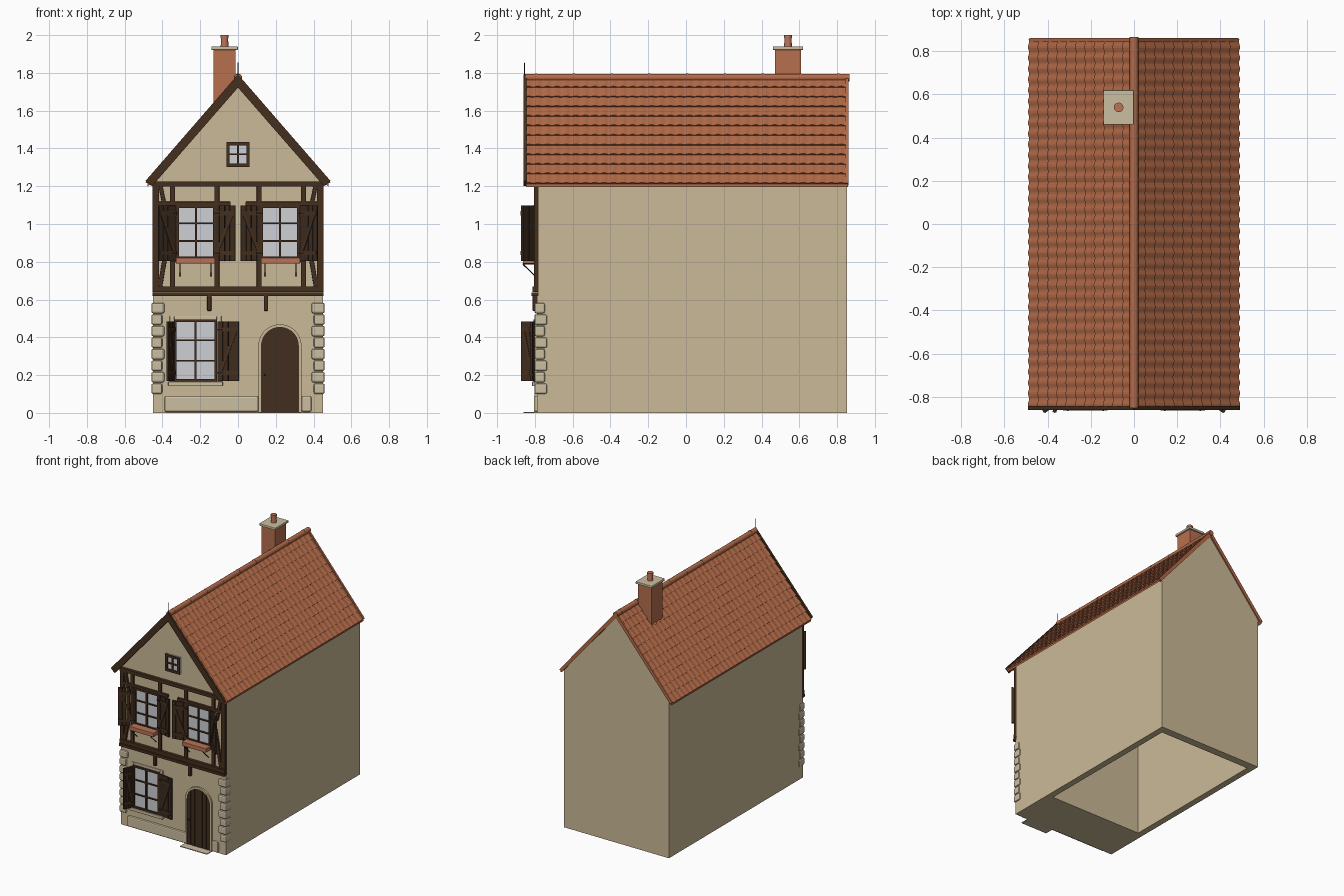
import bpy, bmesh, math
from mathutils import Matrix, Vector

if "Cube" in bpy.data.objects:
    bpy.data.objects.remove(bpy.data.objects["Cube"])

def mat(name, r, g, b):
    m = bpy.data.materials.new(name)
    m.diffuse_color = (r, g, b, 1)
    m.use_nodes = True
    m.node_tree.nodes["Principled BSDF"].inputs["Base Color"].default_value = m.diffuse_color
    return m

PLASTER = mat("plaster", 0.60, 0.49, 0.31)
STONE = mat("pale stone", 0.60, 0.51, 0.35)
TILE = mat("roof tile", 0.45, 0.145, 0.065)
BRICK = mat("chimney brick", 0.47, 0.16, 0.08)
TERRA = mat("terracotta", 0.50, 0.17, 0.09)
TIMBER = mat("dark timber", 0.060, 0.029, 0.013)
SHUTTER = mat("shutter wood", 0.048, 0.025, 0.013)
DOOR = mat("door wood", 0.055, 0.028, 0.014)
GLASS = mat("window glass", 0.62, 0.63, 0.66)
IRON = mat("black iron", 0.012, 0.012, 0.012)

def finish(name, bm, material, bevel=0, smooth=False, segs=2):
    me = bpy.data.meshes.new(name)
    bm.to_mesh(me)
    bm.free()
    me.materials.append(material)
    ob = bpy.data.objects.new(name, me)
    bpy.context.collection.objects.link(ob)
    if bevel:
        b = ob.modifiers.new("bevel", 'BEVEL')
        b.width, b.segments = bevel, segs
    if smooth:
        bpy.ops.object.select_all(action='DESELECT')
        ob.select_set(True)
        bpy.context.view_layer.objects.active = ob
        bpy.ops.object.shade_smooth_by_angle(angle=math.radians(40))
    return ob

def add_prism(bm, pts, y0, y1):
    # extrude an x-z outline along y
    a = [bm.verts.new((x, y0, z)) for x, z in pts]
    b = [bm.verts.new((x, y1, z)) for x, z in pts]
    n = len(pts)
    bm.faces.new(a)
    bm.faces.new(b[::-1])
    for i in range(n):
        j = (i + 1) % n
        bm.faces.new((a[j], a[i], b[i], b[j]))

def prisms(name, material, outlines, y0, y1, bevel=0, M=None):
    bm = bmesh.new()
    for pts in outlines:
        add_prism(bm, pts, y0, y1)
    bmesh.ops.recalc_face_normals(bm, faces=bm.faces)
    if M:
        bm.transform(M)
    return finish(name, bm, material, bevel)

def rect(x0, x1, z0, z1):
    return [(x0, z0), (x1, z0), (x1, z1), (x0, z1)]

def bar(x0, z0, x1, z1, w):
    d = Vector((x1 - x0, z1 - z0)).normalized() * w / 2
    return [(x0 - d.y, z0 + d.x), (x0 + d.y, z0 - d.x), (x1 + d.y, z1 - d.x), (x1 - d.y, z1 + d.x)]

def ring(x0, x1, z0, z1, w):
    return [rect(x0, x0 + w, z0, z1), rect(x1 - w, x1, z0, z1),
            rect(x0 + w, x1 - w, z0, z0 + w), rect(x0 + w, x1 - w, z1 - w, z1)]

def cyl(name, material, r, p0, p1, n=16, r2=None, smooth=True):
    p0, p1 = Vector(p0), Vector(p1)
    bm = bmesh.new()
    bmesh.ops.create_cone(bm, cap_ends=True, segments=n, radius1=r,
                          radius2=r if r2 is None else r2, depth=(p1 - p0).length)
    q = (p1 - p0).to_track_quat('Z', 'Y').to_matrix().to_4x4()
    bm.transform(Matrix.Translation((p0 + p1) / 2) @ q)
    return finish(name, bm, material, smooth=smooth)

F = -0.79   # front wall plane
# walls: deep front block, hollow behind, gable prism on top
prisms("front_wall", PLASTER, [rect(-.45, .45, 0, 1.21)], F, -.43)
prisms("side_walls", PLASTER, [rect(-.45, -.40, 0, 1.21), rect(.40, .45, 0, 1.21)], -.43, .852)
prisms("back_wall", PLASTER, [rect(-.40, .40, 0, 1.21)], .79, .852)
prisms("gable_loft", PLASTER, [[(-.45, 1.21), (.45, 1.21), (.45, 1.235), (0, 1.76), (-.45, 1.235)]], F, .852)

# roof slab and scalloped tile courses
RZ, EX, EZ = 1.775, .478, 1.215
prisms("roof_slab", TILE, [[(-EX, EZ), (0, RZ), (EX, EZ), (EX, EZ - .018), (0, RZ - .03), (-EX, EZ - .018)]], -.848, .858)
L = math.hypot(EX, RZ - EZ)
dx, dz = EX / L, (EZ - RZ) / L
COURSES, COLS, SUB = 11, 34, 6
bm = bmesh.new()
for s in (-1, 1):
    for c in range(COURSES):
        s0, s1 = L * c / COURSES, L * (c + 1) / COURSES + .004
        prev = None
        for j in range(COLS * SUB + 1):
            y = -.847 + 1.704 * j / (COLS * SUB)
            h = .010 + .004 * math.sin(math.tau * j / SUB)
            row = [bm.verts.new((s * (t * dx - k * dz), y, RZ + t * dz + k * dx))
                   for t, k in ((s0, .001), (s1, h), (s1, -.002))]
            if prev:
                for k in (0, 1):
                    f = [prev[k], prev[k + 1], row[k + 1], row[k]]
                    bm.faces.new(f if s > 0 else f[::-1])
            prev = row
finish("roof_tiles", bm, TILE)
cyl("ridge_cap", TILE, .020, (0, -.852, 1.775), (0, .866, 1.775))
for i in range(9):
    y = -.80 + i * .2
    cyl("ridge_collar", TILE, .0215, (0, y, 1.775), (0, y + .012, 1.775))
prisms("back_verge", TILE, [bar(s * .475, 1.212, 0, 1.772, .026) for s in (-1, 1)], .845, .861)

# bargeboards and finial
prisms("bargeboards", TIMBER, [[(s * .490, 1.228), (0, 1.792), (0, 1.722), (s * .455, 1.200)] for s in (-1, 1)], -.861, -.843)
cyl("finial_spike", IRON, .004, (0, -.855, 1.76), (0, -.855, 1.865), 8, .001)

# chimney
prisms("chimney_stack", BRICK, [rect(-.13, -.012, 1.52, 1.925)], .47, .61, .003)
prisms("chimney_cap", STONE, [rect(-.141, -.001, 1.922, 1.94)], .46, .62, .003)
cyl("chimney_pot", TERRA, .021, (-.071, .54, 1.935), (-.071, .54, 1.995), 20, .018)
cyl("chimney_pot_rim", TERRA, .022, (-.071, .54, 1.985), (-.071, .54, 2.0), 20)

# timber frame
T = []
for s in (-1, 1):
    T += [rect(s * .435 - .017, s * .435 + .017, .66, 1.21),
          rect(s * .347 - .013, s * .347 + .013, .66, 1.21),
          rect(s * .112 - .013, s * .112 + .013, .66, 1.21),
          rect(s * .23 - .19, s * .23 + .19, 1.095, 1.118),
          rect(s * .23 - .115, s * .23 + .115, .795, .817),
          bar(s * .413, .67, s * .363, .96, .024),
          bar(s * .410, 1.20, s * .375, 1.03, .022)]
prisms("timber_frame", TIMBER, T, -.805, -.78, .002)
prisms("eaves_beam", TIMBER, [rect(-.452, .452, 1.198, 1.226)], -.812, -.78, .002)
prisms("jetty_beam", TIMBER, [rect(-.452, .452, .640, .670)], -.812, -.78, .002)
prisms("lower_beam", TIMBER, [rect(-.452, .452, .618, .638)], -.818, -.78, .002)
prisms("beam_brackets", TIMBER, [rect(x - .011, x + .011, .54, .62) for x in (-.152, .148)], -.812, -.78, .004)

# windows: glass plate, frame, glazing bars
def window(name, x0, x1, z0, z1, rows, w=.014):
    prisms(name + "_glass", GLASS, [rect(x0, x1, z0, z1)], -.797, -.785)
    b = ring(x0, x1, z0, z1, w)
    xm = (x0 + x1) / 2
    b.append(rect(xm - .006, xm + .006, z0 + w, z1 - w))
    for i in range(1, rows):
        z = z0 + (z1 - z0) * i / rows
        b.append(rect(x0 + w, x1 - w, z - .004, z + .004))
    prisms(name + "_frame", TIMBER, b, -.808, -.784)

window("ground_window", -.34, -.11, .165, .495, 3)
window("upper_left_window", -.327, -.118, .815, 1.10, 3)
window("upper_right_window", .118, .327, .815, 1.10, 3)
window("gable_window", -.062, .062, 1.303, 1.433, 2, .018)
prisms("ground_window_surround", STONE, ring(-.362, -.088, .147, .513, .024), -.797, -.78, .003)
prisms("ground_window_sill", STONE, [rect(-.37, -.08, .142, .165)], -.815, -.78, .004)

# shutters: planks, battens and a diagonal brace, swung on a hinge
def shutter(name, x, side, angle, z0, z1, w=.115):
    M = Matrix.Translation((x, -.800, 0)) @ Matrix.Rotation(-side * math.radians(angle), 4, 'Z')
    p = w / 4
    planks = [rect(*sorted((side * (i * p + .001), side * ((i + 1) * p - .001))), z0, z1) for i in range(4)]
    prisms(name, SHUTTER, planks, -.006, .006, M=M)
    h = z1 - z0
    za, zb = z0 + h * .14, z1 - h * .14
    bars = [rect(*sorted((side * .004, side * (w - .004))), z - .011, z + .011) for z in (za, zb)]
    bars.append(bar(side * .015, za, side * (w - .015), zb, .016))
    prisms(name + "_battens", TIMBER, bars, -.011, -.005, M=M)
    hinges = [rect(*sorted((0, side * .03)), z - .004, z + .004) for z in (za, zb)]
    prisms(name + "_hinges", IRON, hinges, -.013, -.010, M=M)

shutter("ground_shutter_left", -.340, -1, 66, .168, .485, .080)
shutter("ground_shutter_right", -.108, 1, 10, .168, .485)
shutter("upper_shutter_a", -.330, -1, 37, .805, 1.098)
shutter("upper_shutter_b", -.126, 1, 12, .805, 1.098)
shutter("upper_shutter_c", .126, -1, 12, .805, 1.098)
shutter("upper_shutter_d", .330, 1, 37, .805, 1.098)

# flower boxes with iron brackets
for s in (-1, 1):
    prisms("flower_box", TERRA, [rect(s * .225 - .104, s * .225 + .104, .790, .822)], -.864, -.80, .003)
    for x in (s * .225 - .082, s * .225 + .082):
        cyl("box_bracket_brace", IRON, .003, (x, -.862, .786), (x, -.80, .725), 8)
        cyl("box_bracket_arm", IRON, .003, (x, -.866, .788), (x, -.80, .788), 8)

# arched plank door
CX, R, SZ = .222, .100, .355
def top(x):
    return SZ + math.sqrt(max(R * R - (x - CX) ** 2, 0))
planks, N = [], 6
for i in range(N):
    a, b = CX - R + 2 * R * i / N + .0015, CX - R + 2 * R * (i + 1) / N - .0015
    planks.append([(a, .004), (b, .004)] + [(b + (a - b) * k / 5, top(b + (a - b) * k / 5)) for k in range(6)])
prisms("door_planks", DOOR, planks, -.802, -.785)
arch = [(CX + R * math.cos(math.pi * k / 20), SZ + R * math.sin(math.pi * k / 20)) for k in range(21)]
prisms("door_back", TIMBER, [[(CX - R, .003), (CX + R, .003)] + arch], -.796, -.785)
def arc(r):
    return [(CX + r, 0)] + [(CX + r * math.cos(math.pi * k / 20), SZ + r * math.sin(math.pi * k / 20)) for k in range(21)] + [(CX - r, 0)]
o, n = arc(R + .014), arc(R)
prisms("door_surround", PLASTER, [[o[i], o[i + 1], n[i + 1], n[i]] for i in range(len(o) - 1)], -.803, -.78)
cyl("door_knob", IRON, .006, (.142, -.800, .20), (.142, -.812, .20), 12)
prisms("door_step", STONE, [rect(.105, .335, 0, .006)], -.86, -.78)

# stone plinth and quoins
prisms("front_plinth", STONE, [rect(-.388, .108, .006, .088), rect(.337, .388, .006, .088)], -.806, -.78, .008)
for s in (-1, 1):
    for i in range(8):
        w = .070 if i % 2 else .058
        z = .100 + i * .061
        a, b = sorted((s * .459, s * (.459 - w)))
        prisms("quoin_stone", STONE, [rect(a, b, z, z + .056)], -.803, -.735 - (i % 2) * .012, .010)
